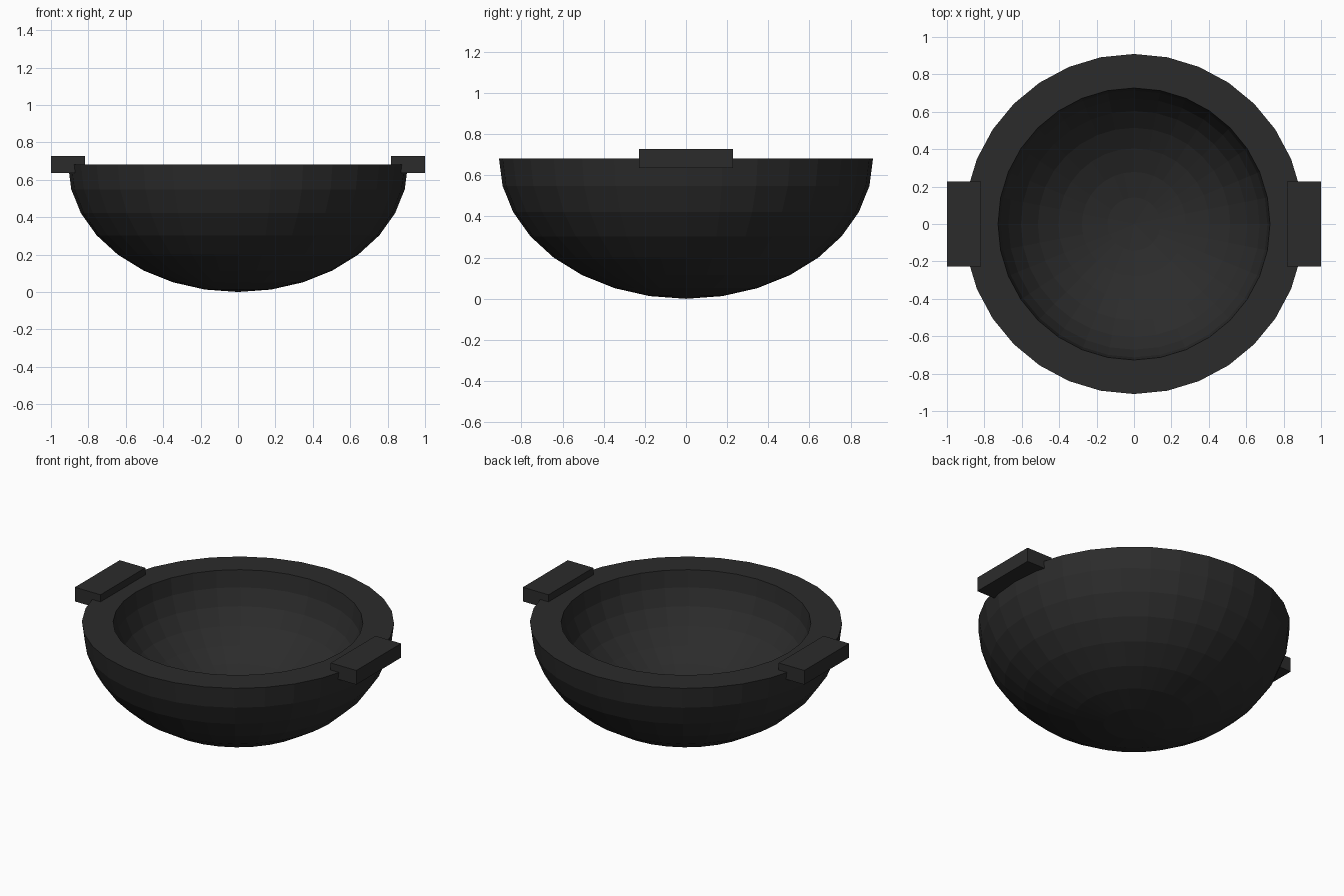
import bpy, bmesh, math
from mathutils import Vector

if "Cube" in bpy.data.objects:
    bpy.data.objects.remove(bpy.data.objects["Cube"])

R = 0.909           # outer rim radius
H = 0.682           # bowl height
INNER = 0.8         # inner shell relative to outer

mat = bpy.data.materials.new("dark iron")
mat.diffuse_color = (0.0245, 0.0245, 0.0245, 1)
mat.use_nodes = True
mat.node_tree.nodes["Principled BSDF"].inputs["Base Color"].default_value = mat.diffuse_color


def finish(bm, name):
    me = bpy.data.meshes.new(name)
    bm.to_mesh(me)
    bm.free()
    me.materials.append(mat)
    ob = bpy.data.objects.new(name, me)
    bpy.context.collection.objects.link(ob)
    return ob


def arc(scale):
    """Squashed quarter arc from the bottom pole up to the rim."""
    angles = [math.radians(11.25 * k) for k in range(9)]
    return [(scale * R * math.sin(a), 0, H - scale * H * math.cos(a)) for a in angles]


# Bowl: outer arc, flat rim and inner arc turned around the z axis
bm = bmesh.new()
verts = [bm.verts.new(p) for p in arc(1) + arc(INNER)[::-1]]
edges = [bm.edges.new(pair) for pair in zip(verts, verts[1:])]
bmesh.ops.spin(bm, geom=verts + edges, cent=(0, 0, 0), axis=(0, 0, 1),
               angle=2 * math.pi, steps=32)
bmesh.ops.remove_doubles(bm, verts=bm.verts, dist=0.0005)
bmesh.ops.recalc_face_normals(bm, faces=bm.faces)
finish(bm, "bowl")

# Handles: a block straddling the rim on each side
for side, name in ((-1, "left_handle"), (1, "right_handle")):
    bm = bmesh.new()
    bmesh.ops.create_cube(bm, size=1)
    bmesh.ops.scale(bm, vec=(0.182, 0.4545, 0.091), verts=bm.verts)
    bmesh.ops.translate(bm, vec=Vector((side * 0.909, 0, H)), verts=bm.verts)
    finish(bm, name)
